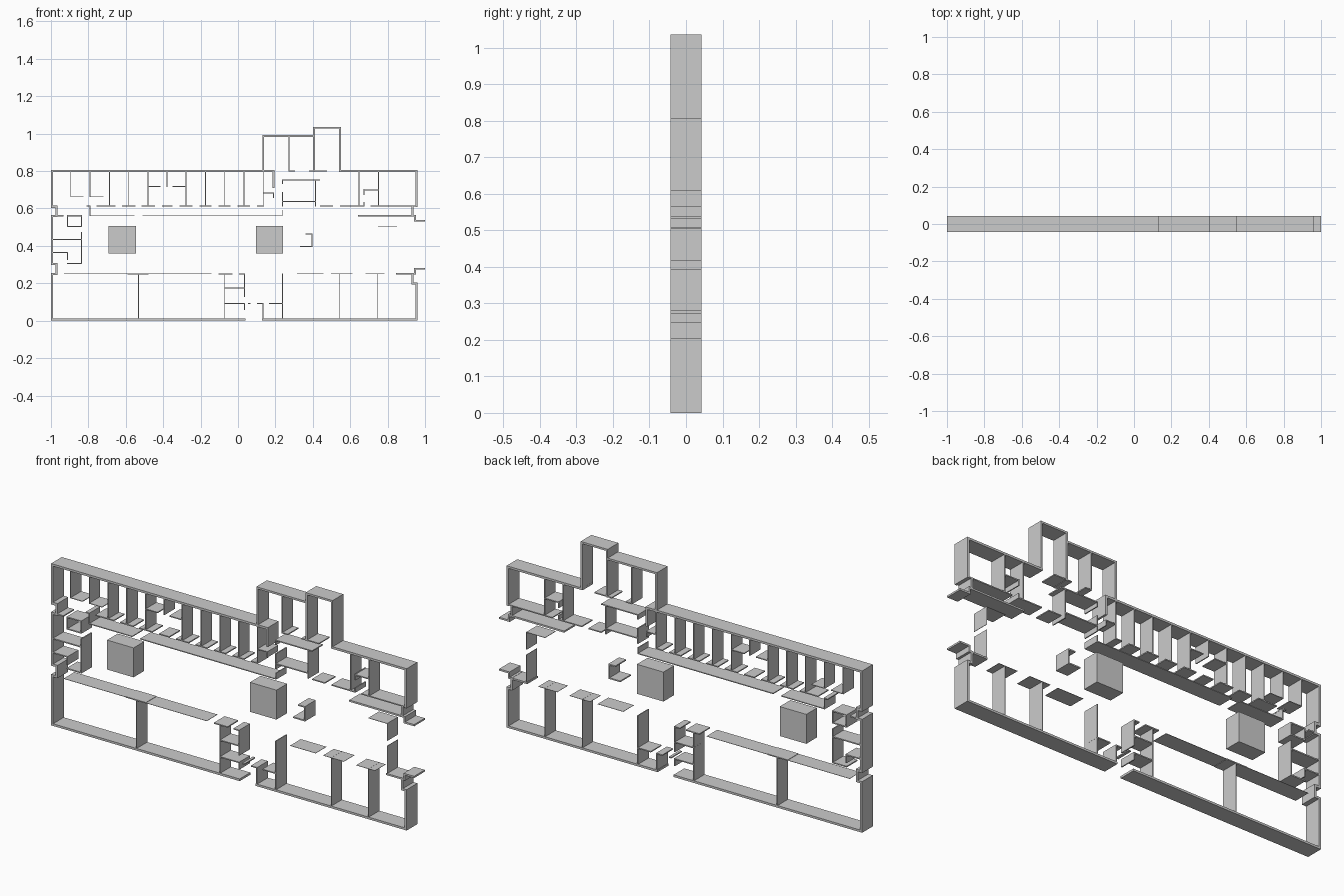
import bpy, bmesh
from mathutils import Matrix, Vector

UNIT = 2 / 373.5      # plan units -> model units
HALF_W = 373.5 / 2
DEPTH = 0.084


def box(bm, x0, x1, z0, z1):
    c = Vector(((x0 + x1) / 2 - HALF_W, 0, (z0 + z1) / 2)) * UNIT
    s = ((x1 - x0) * UNIT, DEPTH, (z1 - z0) * UNIT)
    bmesh.ops.create_cube(bm, size=1, matrix=Matrix.Translation(c) @ Matrix.Diagonal((*s, 1)))


def finish(bm, name):
    me = bpy.data.meshes.new(name)
    bm.to_mesh(me)
    bm.free()
    bpy.context.collection.objects.link(bpy.data.objects.new(name, me))


def walls(name, t, *paths):
    """Extrude axis-aligned wall centre lines of thickness t."""
    bm = bmesh.new()
    h = t / 2
    for path in paths:
        for (xa, za), (xb, zb) in zip(path, path[1:]):
            box(bm, min(xa, xb) - h, max(xa, xb) + h, min(za, zb) - h, max(za, zb) + h)
    finish(bm, name)


def row(z, *spans):
    return [[(a, z), (b, z)] for a, b in spans]


def col(x, *spans):
    return [[(x, a), (x, b)] for a, b in spans]


# Outer shell
walls("outer_wall_lower_left", 2,
      [(193, 1), (1, 1), (1, 46.5), (5.5, 46.5), (5.5, 56.5), (1, 56.5), (1, 104.5),
       (5.5, 104.5), (5.5, 113.5), (1, 113.5), (1, 149.5), (222, 149.5), (222, 133.5)])
walls("outer_wall_towers", 1.8,
      [(212, 149.5), (212, 184.5), (262.7, 184.5)],
      [(262.7, 149.5), (262.7, 192.6), (288.7, 192.6), (288.7, 149.5)])
walls("outer_wall_upper_right", 2,
      [(288.7, 149.5), (364.8, 149.5), (364.8, 114.5)])
walls("outer_wall_lower_right", 2,
      [(211.5, 1), (364.8, 1), (364.8, 37), (361, 37), (361, 46.8)])
walls("entrance_porch", 1.6,
      [(345.5, 46.8), (363.5, 46.8), (363.5, 51.7), (372.7, 51.7)],
      [(307.5, 104.8), (363.5, 104.8), (363.5, 99.8), (372.7, 99.8)],
      col(361, (105, 114))[0])

# Row of small rooms at the upper left
walls("cell_dividers", 0.9,
      *[col(x, (114.5, 149))[0] for x in (58.5, 77.7, 97, 134.7, 154.2, 173.5, 192.7, 212)],
      *col(116, (134, 149)), *row(134, (97, 109), (122, 134.7)),
      *row(127.5, (212, 222)), *col(222, (123, 127.5)))
walls("cell_alcoves", 0.6,
      [(19.8, 149), (19.8, 123.8), (32, 123.8)],
      [(39, 149), (39, 123.8), (52, 123.8)])
walls("cell_front_walls", 1,
      *row(114.5, (1, 6), (36, 39), (46, 64), (71.5, 84), (91, 103.5), (111.5, 121),
           (129, 141), (149, 160), (168, 179), (187, 198), (206, 212)))
walls("corridor_wall", 0.8, *row(104.8, (39, 83), (92, 231)),
      *col(39, (104.8, 114.5)), *col(231, (104.8, 110)))

# Rooms at the upper right
walls("upper_right_rooms", 1,
      *col(237.5, (149.5, 184.5)),
      *row(149.5, (237.5, 243), (258, 275)),
      [(231, 137), (231, 140.7), (268, 140.7)],
      *col(231, (114.5, 128)), *row(119, (231, 264)),
      *col(264, (114.5, 140.7)),
      *row(114.5, (269, 281), (289, 312.5), (319.5, 364.8)),
      *col(307.8, (114.5, 149)), *col(327, (114.5, 149)),
      *col(312.5, (114.5, 118)), *col(312.5, (126, 131)), *row(130.5, (313, 327)))

# Left end rooms
walls("left_end_rooms", 1.1,
      *row(104.8, (1, 12), (16.5, 30.5)), *col(30.5, (94, 104.8)),
      [(16.5, 104.8), (16.5, 94), (30.5, 94)],
      *row(81, (1, 30.5)), *col(30.5, (57, 88)),
      [(1, 68), (16.5, 68), (16.5, 61)],
      *row(57, (1, 6), (16.5, 30.5)))

# Lower rooms
walls("lower_dividers", 0.9,
      *[col(x, (1, 46.8))[0] for x in (87.5, 173.5, 231)])
walls("lower_thin_dividers", 0.5, *[col(x, (1, 46.8))[0] for x in (288, 326.5)])
walls("lower_front_ledges", 0.3,
      *row(46.8, (13, 79), (97, 160), (246, 272), (280, 301), (314, 333)))
walls("lower_front_lintel", 1, *row(46.8, (77, 97), (1, 6)))
walls("lobby_rooms", 1,
      *row(46.8, (168, 181), (188, 193)), *col(193, (24, 40), (40, 46.8), (11, 17)),
      *row(32.5, (173.5, 193)), *row(17, (173.5, 193), (197, 198.5), (206, 211.5), (218, 231)),
      *col(211.5, (1, 17)))

# Hall fittings
bm = bmesh.new()
for x in (57.5, 204.5):
    box(bm, x, x + 27.3, 67.3, 94.7)
finish(bm, "solid_hall_blocks")
walls("hall_booth", 1.2, [(254.5, 86.7), (260.5, 86.7), (260.5, 74), (249.5, 74)])
walls("door_screens", 0.4, *row(94, (326.5, 345.5)),
      *col(345.5, (78, 94), (47, 73)))
